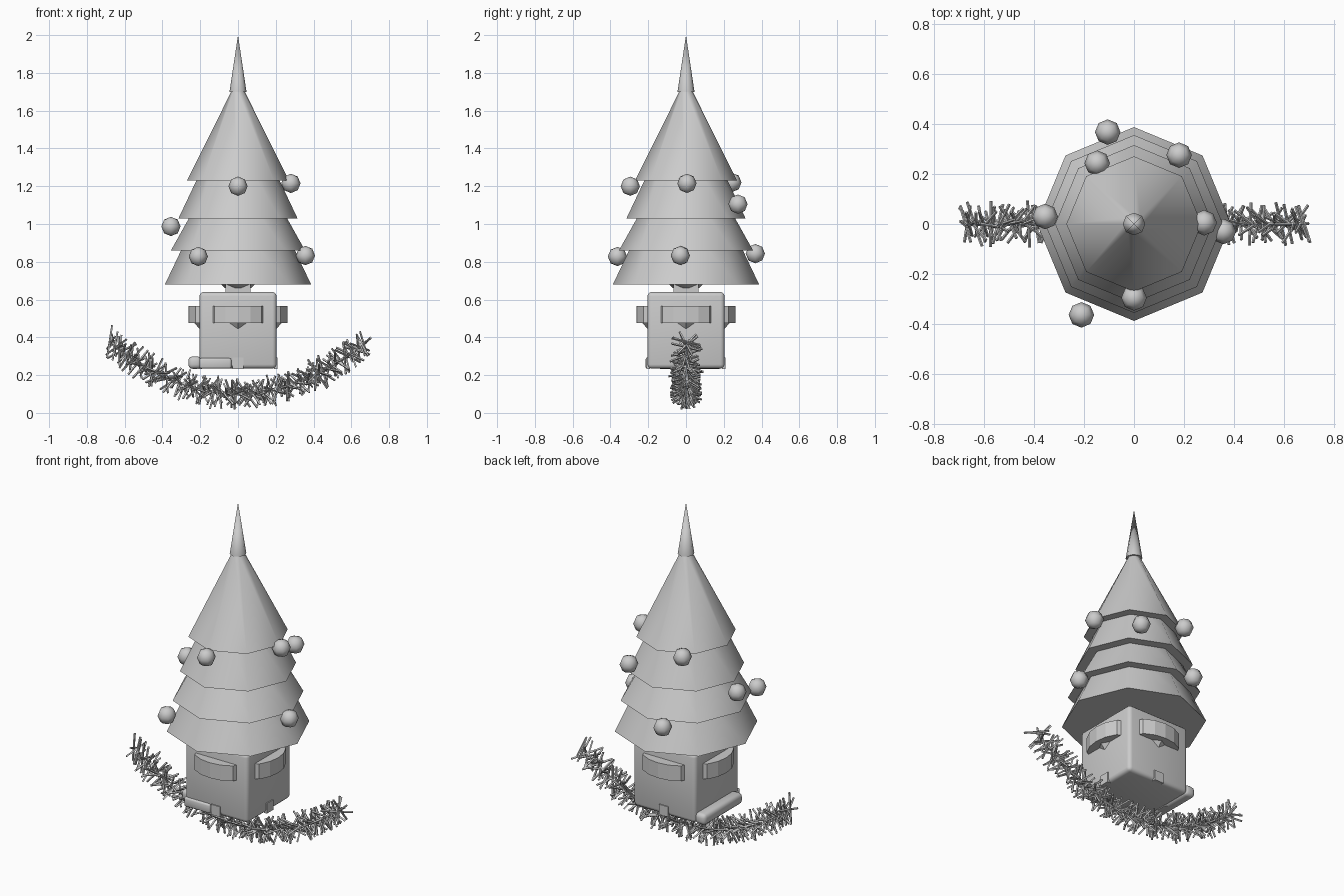
import bpy, bmesh, math, random
from mathutils import Vector, Matrix

random.seed(7)
cube = bpy.data.objects.get("Cube")
if cube:
    bpy.data.objects.remove(cube, do_unlink=True)

grey = bpy.data.materials.new("plain_grey")
grey.use_nodes = True
COLOUR = (0.6, 0.6, 0.6, 1)
grey.diffuse_color = COLOUR
grey.node_tree.nodes["Principled BSDF"].inputs["Base Color"].default_value = COLOUR


def finish(bm, name, smooth=False):
    bmesh.ops.recalc_face_normals(bm, faces=bm.faces)
    mesh = bpy.data.meshes.new(name)
    bm.to_mesh(mesh)
    bm.free()
    mesh.materials.append(grey)
    ob = bpy.data.objects.new(name, mesh)
    bpy.context.collection.objects.link(ob)
    if smooth:
        bpy.ops.object.select_all(action='DESELECT')
        ob.select_set(True)
        bpy.context.view_layer.objects.active = ob
        bpy.ops.object.shade_smooth_by_angle(angle=math.radians(50))
    return ob


def add_cone(bm, r1, r2, z1, z2, sides=8):
    place = Matrix.Translation((0, 0, (z1 + z2) / 2))
    bmesh.ops.create_cone(bm, cap_ends=True, segments=sides, radius1=r1,
                          radius2=r2, depth=z2 - z1, matrix=place)


def cone(name, r1, r2, z1, z2):
    bm = bmesh.new()
    add_cone(bm, r1, r2, z1, z2)
    return finish(bm, name, True)


def box(name, size, at, bevel=0.0, segments=2):
    bm = bmesh.new()
    bmesh.ops.create_cube(bm, matrix=Matrix.Translation(at) @ Matrix.Diagonal((*size, 1)))
    if bevel:
        bmesh.ops.bevel(bm, geom=bm.edges[:], offset=bevel, segments=segments,
                        affect='EDGES', profile=0.5)
    return finish(bm, name, bool(bevel))


def spin(ob, quarter):
    ob.rotation_euler.z = quarter * math.pi / 2


# Stacked foliage tiers, each closed underneath
tiers = [(0.27, 0.036, 1.23, 1.70), (0.315, 0.14, 1.03, 1.40),
         (0.355, 0.165, 0.86, 1.20), (0.387, 0.235, 0.68, 1.00)]
for i, tier in enumerate(tiers):
    cone(f"foliage_tier_{i + 1}", *tier)
cone("tree_spire", 0.045, 0.0, 1.70, 2.0)

# Trunk
box("trunk", (0.13, 0.13, 0.12), (0, 0, 0.66))
cone("trunk_collar", 0.07, 0.095, 0.66, 0.685)

# Hanging baubles
baubles = [(0, -0.295, 1.20), (0.28, 0.005, 1.215), (-0.147, 0.243, 1.22),
           (0.18, 0.275, 1.105), (-0.355, 0.03, 0.987), (-0.21, -0.363, 0.828),
           (0.357, -0.03, 0.833), (-0.105, 0.367, 0.843)]
for i, at in enumerate(baubles):
    bm = bmesh.new()
    bmesh.ops.create_uvsphere(bm, u_segments=8, v_segments=4, radius=0.051,
                              matrix=Matrix.Translation(at))
    finish(bm, f"bauble_{i + 1}", True)

# Square planter
box("planter", (0.408, 0.408, 0.405), (0, 0, 0.4375), 0.022, 3)

# Bowed grip, wedge and bottom tab on each planter side
half = [(0.135, 0.2), (0.125, 0.225), (0.065, 0.254)]
plan = half + [(0, 0.263)] + [(-x, y) for x, y in reversed(half)]
for q in range(4):
    bm = bmesh.new()
    face = bm.faces.new([bm.verts.new((x, -y, 0.475)) for x, y in plan])
    top = bmesh.ops.extrude_face_region(bm, geom=[face])["geom"]
    bmesh.ops.translate(bm, vec=(0, 0, 0.09),
                        verts=[v for v in top if isinstance(v, bmesh.types.BMVert)])
    spin(finish(bm, f"grip_{q + 1}"), q)

    bm = bmesh.new()
    a, b, c, d = [bm.verts.new(p) for p in ((-0.05, -0.2, 0.475), (0.05, -0.2, 0.475),
                                            (0, -0.23, 0.475), (0, -0.2, 0.44))]
    for tri in ((a, b, c), (a, c, d), (c, b, d), (b, a, d)):
        bm.faces.new(tri)
    spin(finish(bm, f"grip_wedge_{q + 1}"), q)

    spin(box(f"bottom_tab_{q + 1}", (0.06, 0.02, 0.06), (0, -0.2, 0.262)), q)

# Rounded bars along the bottom
box("side_bar", (0.07, 0.36, 0.065), (-0.228, 0.02, 0.266), 0.022, 3)
box("front_bar", (0.17, 0.03, 0.055), (-0.12, -0.2, 0.262), 0.01)


# Garland: a sagging core with crossing needles
def sag(x):
    return Vector((x, 0, 0.1 + 0.6 * x * x))


def add_stick(bm, start, end, radius):
    axis = end - start
    turn = axis.to_track_quat('Z', 'Y').to_matrix().to_4x4()
    bmesh.ops.create_cone(bm, cap_ends=True, segments=4, radius1=radius,
                          radius2=radius, depth=axis.length,
                          matrix=Matrix.Translation((start + end) / 2) @ turn)


bm = bmesh.new()
STEPS = 24
xs = [-0.68 + 1.36 * i / STEPS for i in range(STEPS + 1)]
for x1, x2 in zip(xs, xs[1:]):
    add_stick(bm, sag(x1), sag(x2), 0.008)
finish(bm, "garland_core")

bm = bmesh.new()
COUNT = 190
for i in range(COUNT):
    x = -0.68 + 1.36 * i / (COUNT - 1)
    tangent = Vector((1, 0, 1.2 * x)).normalized()
    normal = Vector((-tangent.z, 0, tangent.x))
    spoke = i * 2.4 + random.uniform(-0.4, 0.4)
    lean = random.uniform(-0.75, 0.75)
    way = normal * math.cos(spoke) + Vector((0, math.sin(spoke), 0))
    way = way * math.cos(lean) + tangent * math.sin(lean)
    reach = random.uniform(0.075, 0.095)
    add_stick(bm, sag(x) - way * reach, sag(x) + way * reach, 0.006)
finish(bm, "garland_needles")
